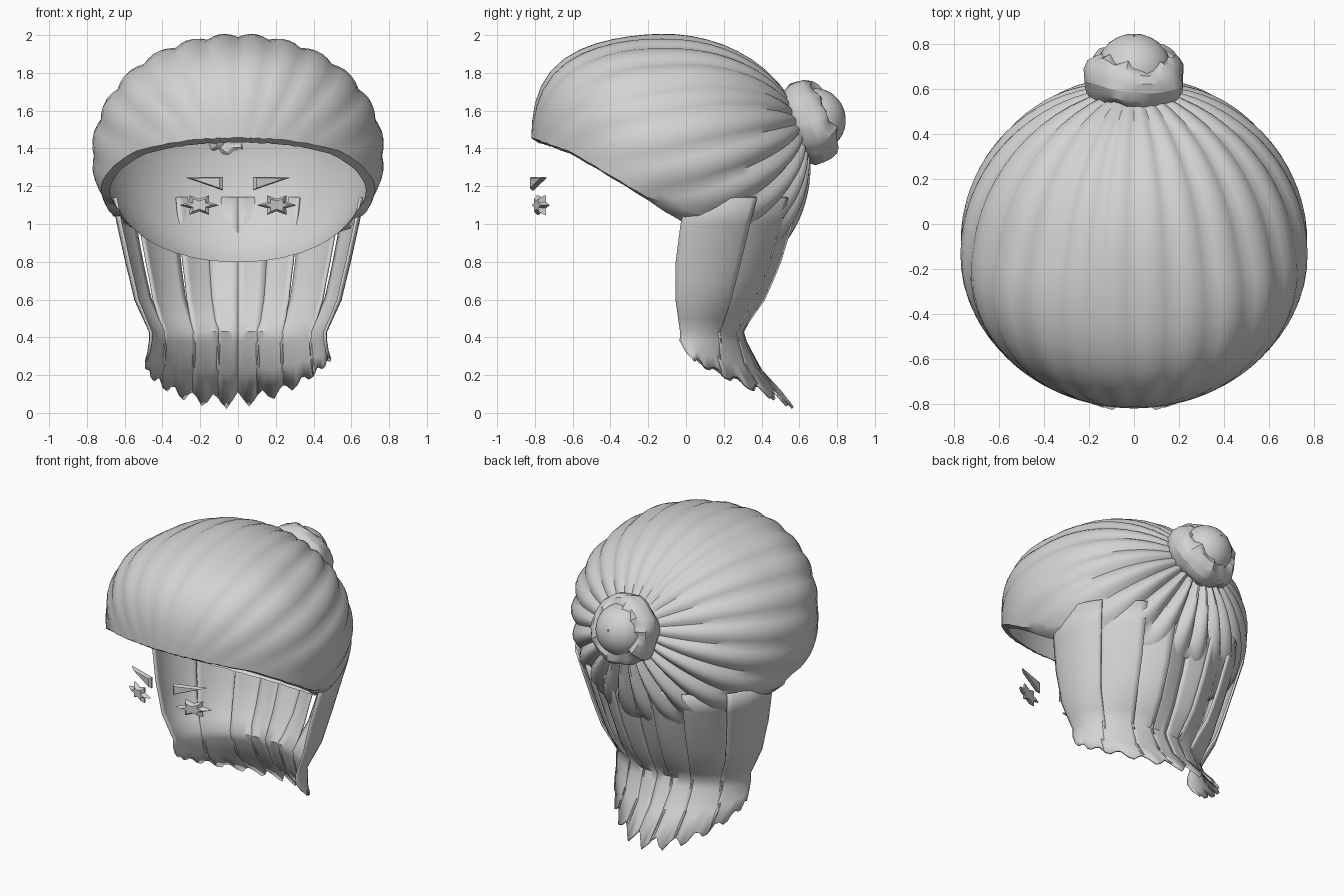
import bpy, bmesh, math, random
from mathutils import Vector, Matrix, noise

if "Cube" in bpy.data.objects:
    bpy.data.objects.remove(bpy.data.objects["Cube"])

random.seed(4)
grey = bpy.data.materials.new("pale_grey")
grey.diffuse_color = (0.65, 0.65, 0.65, 1)
grey.use_nodes = True
grey.node_tree.nodes["Principled BSDF"].inputs["Base Color"].default_value = grey.diffuse_color


def lerp_table(t, table):
    """Piecewise linear lookup in rows of (key, values...)."""
    if t <= table[0][0]:
        return table[0][1:]
    for a, b in zip(table, table[1:]):
        if t <= b[0]:
            f = (t - a[0]) / (b[0] - a[0])
            return [p + (q - p) * f for p, q in zip(a[1:], b[1:])]
    return table[-1][1:]


def make(name, verts, faces, angle=40, recalc=True):
    me = bpy.data.meshes.new(name)
    me.from_pydata([tuple(v) for v in verts], [], faces)
    if recalc:
        bm = bmesh.new()
        bm.from_mesh(me)
        bmesh.ops.recalc_face_normals(bm, faces=bm.faces)
        bm.to_mesh(me)
        bm.free()
    me.materials.append(grey)
    ob = bpy.data.objects.new(name, me)
    bpy.context.collection.objects.link(ob)
    bpy.ops.object.select_all(action='DESELECT')
    ob.select_set(True)
    bpy.context.view_layer.objects.active = ob
    if angle:
        bpy.ops.object.shade_smooth_by_angle(angle=math.radians(angle))
    return ob


def grid_faces(rows, cols, wrap):
    n = cols if wrap else cols - 1
    return [(r * cols + c, r * cols + (c + 1) % cols,
             (r + 1) * cols + (c + 1) % cols, (r + 1) * cols + c)
            for r in range(rows - 1) for c in range(n)]


# Hair cap: meridians swept from the bun to a slanted rim, then a lining inside
CENTRE = Vector((0, -0.12, 1.36))
POLE = Vector((0, 0.973, 0.23)).normalized()
UP = Vector((0, -POLE.z, POLE.y))
OUTER_RIM = [(-0.82, 1.46), (-0.6, 1.38), (-0.3, 1.2), (0, 1.02), (0.25, 0.99), (0.55, 0.87)]
INNER_RIM = [(-0.82, 1.45), (-0.6, 1.37), (-0.3, 1.19), (0, 1.0), (0.2, 0.88), (0.42, 0.77)]


def shell_point(theta, t):
    side = UP * math.cos(theta) + Vector((1, 0, 0)) * math.sin(theta)
    d = POLE * math.cos(t) + side * math.sin(t)
    ry = 0.70 if d.y < 0 else 0.76
    rz = 0.64 if d.z > 0 else 0.6 + 0.3 * max(0, d.y)
    p = 2 + max(0, -d.y)
    flat = math.sqrt((d.x / 0.77) ** 2 + (d.y / ry) ** 2)
    return d / (flat ** p + (abs(d.z) / rz) ** p) ** (1 / p)


def rim_angle(theta, rim, scale, drop):
    t = 0.1
    while t < 3.0:
        q = CENTRE + shell_point(theta, t) * scale
        if q.z < lerp_table(q.y, rim)[0] - drop:
            break
        t += 0.01
    return t


N, ROWS = 120, 22
cols = []
for i in range(N):
    th = 2 * math.pi * i / N
    back = max(0, -math.cos(th))
    drop = random.uniform(-0.04, 0.03) if abs(math.sin(th / 2)) > 0.8 else 0
    t_out, t_in = rim_angle(th, OUTER_RIM, 1, drop), rim_angle(th, INNER_RIM, 0.945, 0)
    col = []
    for j in range(ROWS):
        k = j / (ROWS - 1)
        pleat = abs(math.sin(12 * th)) - 0.5
        amp = (0.032 + 0.03 * back) * math.sin(math.pi * k ** 0.8) + 0.02 * back * k
        col.append(CENTRE + shell_point(th, 0.08 + (t_out - 0.08) * k) * (1 + pleat * amp))
    for j in range(ROWS):
        k = 1 - j / (ROWS - 1)
        col.append(CENTRE + shell_point(th, 0.08 + (t_in - 0.08) * k) * 0.945)
    cols.append(col)
verts = [cols[i][j] for j in range(2 * ROWS) for i in range(N)]
make("hair_cap", verts, grid_faces(2 * ROWS, N, True), 50)

# Back curtain: twisted locks on a U-shaped plan that meet in a ragged flared fringe
# rows: height, half width, centre y, depth
PLAN = [(0.36, 0.465, 0.01, 0.31), (0.43, 0.465, 0.01, 0.29), (0.6, 0.55, 0.0, 0.40),
        (0.8, 0.60, 0.01, 0.47), (1.0, 0.645, 0.04, 0.50), (1.15, 0.675, 0.08, 0.50)]
HEIGHTS = [1.14, 1.0, 0.9, 0.8, 0.7, 0.6, 0.5, 0.43, 0.38]


def lock(name, start, end, twist):
    n = max(4, round(abs(end - start) / 3.5))
    rows = [[] for _ in range(len(HEIGHTS) + 2)]
    for c in range(n + 1):
        u = c / n
        deg = start + (end - start) * u
        ph = math.radians(deg)
        s, co = math.sin(ph), math.cos(ph)
        for r, z in enumerate(HEIGHTS):
            _a, y0, b = lerp_table(z, PLAN)
            grow = 1 + twist * (u - 0.5) * min(1, max(0, (z - 0.43) / 0.2))
            rows[r].append(Vector((_a * s * grow, y0 + b * co * grow, z)))
        # fringe tip, longest just left of the middle
        mid = max(0, math.cos(ph + 0.15))
        zig = abs(((deg / 15) % 1) * 2 - 1)
        tip = Vector((0.49 * s, 0.05 + 0.52 * mid ** 1.6, 0.27 - 0.25 * mid ** 1.3))
        base = rows[len(HEIGHTS) - 1][-1]
        tip = tip.lerp(base, 0.26 * zig)
        rows[-2].append(base.lerp(tip, 0.45) - Vector((0, 0.02 * mid, 0.015)))
        rows[-1].append(tip)
    vs = [v for row in rows for v in row]
    ob = make(name, vs, grid_faces(len(rows), n + 1, False), 45)
    mod = ob.modifiers.new("thickness", 'SOLIDIFY')
    mod.thickness = 0.014
    mod.offset = 0


for sgn, side in ((1, "right"), (-1, "left")):
    lock("side_lock_" + side, 98 * sgn, 55 * sgn, 0.06)
    lock("rear_side_lock_" + side, 58 * sgn, 29 * sgn, 0.10)
    lock("rear_lock_" + side, 31 * sgn, 12 * sgn, 0.12)
    lock("centre_lock_" + side, 14 * sgn, 0, -0.08)

# Bun: smooth core inside a lumpy twisted wrap
AXIS = Vector((0, 0.95, 0.31)).normalized()
frame = AXIS.to_track_quat('Z', 'Y').to_matrix()


def revolve(name, centre, profile_fn, rows, segs, angle):
    vs = []
    for r in range(rows):
        for s in range(segs):
            ang = 2 * math.pi * s / segs
            rad, h = profile_fn(r / (rows - 1), ang)
            vs.append(Vector(centre) + frame @ Vector((rad * math.cos(ang), rad * math.sin(ang), h)))
    return make(name, vs, grid_faces(rows, segs, True), angle)


def core(u, ang):
    a = math.pi * (0.01 + 0.98 * u)
    return 0.165 * math.sin(a), 0.155 * math.cos(a)


def wrap(u, ang):
    a = 2 * math.pi * u
    lump = noise.noise(Vector((math.cos(ang) * 3, math.sin(ang) * 3, math.cos(a) * 1.2 + 5)))
    ridge = abs(math.sin(2 * a + 2 * ang)) * 0.014
    r = 0.072 + 0.025 * lump + ridge
    return 0.143 + r * math.cos(a), r * 1.25 * math.sin(a) + 0.012 * math.sin(2 * ang)


revolve("bun_core", (0, 0.69, 1.555), core, 17, 32, 60)
revolve("bun_wrap", (0, 0.655, 1.54), wrap, 17, 36, 35)


# Brows and star eyes: bevelled plates that follow the curve of the face
def plate(name, outline, depth, inset):
    cx = sum(p[0] for p in outline) / len(outline)
    cz = sum(p[1] for p in outline) / len(outline)
    n = len(outline)
    for sgn, side in ((1, "right"), (-1, "left")):
        vs = []
        for scale, off in ((inset, -depth), (1, 0), (1, depth * 0.5)):
            for x, z in outline:
                px, pz = cx + (x - cx) * scale, cz + (z - cz) * scale
                vs.append((px * sgn, -0.815 + 0.36 * max(0, px - 0.08) + off, pz))
        faces = grid_faces(3, n, True)
        faces += [tuple(range(n)), tuple(range(2 * n, 3 * n))]
        make(name + "_" + side, vs, faces, 0)


plate("brow", [(0.08, 1.25), (0.28, 1.247), (0.08, 1.178)], 0.018, 0.75)
star = []
for i in range(12):
    a = math.pi * i / 6
    r = 1 if i % 2 == 0 else 0.55
    star.append((0.205 + 0.105 * r * math.cos(a), 1.1 + 0.06 * r * math.sin(a)))
plate("star_eye", star, 0.022, 0.65)
